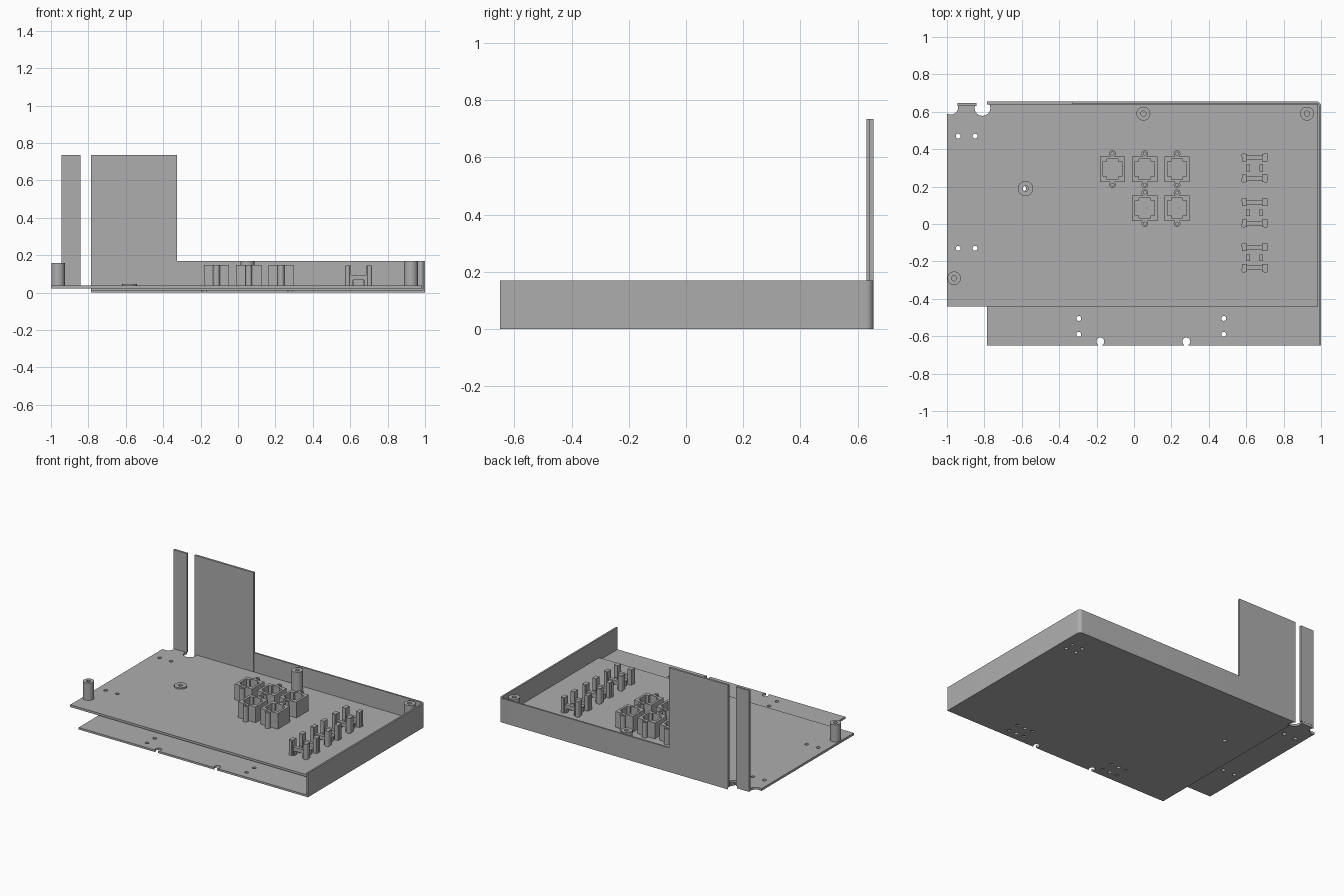
import bpy, bmesh, math

cube = bpy.data.objects.get("Cube")
if cube:
    bpy.data.objects.remove(cube, do_unlink=True)

GREY = (0.42, 0.42, 0.42, 1)
mat = bpy.data.materials.new("plain_grey")
mat.use_nodes = True
mat.diffuse_color = GREY
mat.node_tree.nodes["Principled BSDF"].inputs["Base Color"].default_value = GREY

SHEET, LOW, DECK, LIP, TALL = 0.014, 0.021, 0.037, 0.17, 0.735
BACK, FRONT = 0.655, -0.65


def finish(bm, name):
    bmesh.ops.recalc_face_normals(bm, faces=bm.faces)
    me = bpy.data.meshes.new(name)
    bm.to_mesh(me)
    bm.free()
    me.materials.append(mat)
    ob = bpy.data.objects.new(name, me)
    bpy.context.scene.collection.objects.link(ob)
    return ob


def add_prism(bm, pts, z0, z1):
    """Upright prism over an outline."""
    face = bm.faces.new([bm.verts.new((x, y, z0)) for x, y in pts])
    new = bmesh.ops.extrude_face_region(bm, geom=[face])["geom"]
    bmesh.ops.translate(bm, vec=(0, 0, z1 - z0),
                        verts=[v for v in new if isinstance(v, bmesh.types.BMVert)])


def rect(x0, x1, y0, y1):
    return [(x0, y0), (x1, y0), (x1, y1), (x0, y1)]


def disc(x, y, r, n=24):
    return [(x + r * math.cos(2 * math.pi * i / n), y + r * math.sin(2 * math.pi * i / n))
            for i in range(n)]


def prisms(name, parts):
    bm = bmesh.new()
    for pts, z0, z1 in parts:
        add_prism(bm, pts, z0, z1)
    return finish(bm, name)


def cut(ob, parts):
    """Subtract prisms, then drop the cutter."""
    cutter = prisms("cutter", parts)
    cutter.hide_render = True
    mod = ob.modifiers.new("cut", "BOOLEAN")
    mod.operation, mod.solver, mod.object = "DIFFERENCE", "EXACT", cutter
    bpy.context.view_layer.objects.active = ob
    bpy.ops.object.modifier_apply(modifier=mod.name)
    bpy.data.objects.remove(cutter, do_unlink=True)
    return ob


def hole(x, y, r, z0=-0.1, z1=0.06):
    return disc(x, y, r), z0, z1


def smooth(ob):
    bpy.ops.object.select_all(action="DESELECT")
    ob.select_set(True)
    bpy.context.view_layer.objects.active = ob
    bpy.ops.object.shade_smooth_by_angle(angle=math.radians(35))


# Lower sheet with a rounded back corner
def corner(r):
    return [(0.975 + r * math.cos(a), 0.63 + r * math.sin(a))
            for a in [math.pi / 2 * i / 6 for i in range(7)]]


sheet = prisms("lower_sheet", [
    ([(-0.787, FRONT), (1, FRONT)] + corner(0.025) + [(-0.787, BACK)], 0, SHEET)])
cuts = [hole(-0.81, 0.62, 0.042), hole(-0.59, 0.19, 0.014)]
for x in (-0.295, 0.48):
    cuts += [hole(x, y, 0.013) for y in (-0.505, -0.59)]
    # Blind sockets on the underside
    cuts += [hole(x + dx, y, 0.012, -0.1, 0.008) for dx in (-0.06, 0.06) for y in (-0.505, -0.59)]
for x in (-0.18, 0.28):
    cuts += [hole(x, -0.628, 0.021), (rect(x - 0.012, x + 0.012, -0.7, -0.643), -0.1, 0.06)]
for dx in (0.85, 0.93):
    cuts += [hole(dx, y, 0.012) for y in (0.44, 0.5)]
for c in cuts:
    cut(sheet, [c])

# Bent-up side wall and back wall in one L-shaped strip
wall = prisms("side_and_back_wall", [
    ([(0.988, FRONT), (1, FRONT)] + corner(0.025) + [(-0.326, BACK), (-0.326, 0.643)]
     + corner(0.013)[::-1], SHEET, LIP)])
smooth(wall)
prisms("tall_back_panel", [(rect(-0.787, -0.326, 0.64, BACK), SHEET, TALL)])

# Upper deck plate with corner notches and mounting holes
deck = prisms("upper_deck", [
    ([(-1, -0.44), (0.985, -0.44), (0.985, 0.638), (-0.85, 0.638), (-0.85, 0.645),
      (-0.94, 0.645), (-1, 0.638)], LOW, DECK)])
cuts = [hole(-0.81, 0.62, 0.042), hole(-0.98, 0.625, 0.04), hole(-0.58, 0.19, 0.014)]
cuts += [hole(x, y, 0.013) for x in (-0.94, -0.85) for y in (0.47, -0.13)]
for c in cuts:
    cut(deck, [c])
prisms("narrow_back_strip", [(rect(-0.945, -0.842, 0.632, 0.646), DECK, TALL)])

# Standoffs and washer
for name, x, y, r, top in (("middle_standoff", 0.05, 0.59, 0.037, LIP),
                           ("corner_standoff", 0.925, 0.59, 0.037, LIP),
                           ("front_standoff", -0.962, -0.29, 0.036, 0.158),
                           ("deck_washer", -0.58, 0.19, 0.041, 0.047)):
    post = prisms(name, [(disc(x, y, r, 32), DECK - 0.003, top)])
    cut(post, [hole(x, y, 0.014, DECK - 0.01, 0.3)])
    smooth(post)


# Square sockets: hollow frame, inner guide ribs and round screw posts
def socket(index, x, y):
    h, top = 0.068, 0.148
    frame = prisms(f"socket_frame_{index}", [(rect(x - h, x + h, y - h, y + h), DECK - 0.002, top)])
    cut(frame, [(rect(x - 0.052, x + 0.052, y - 0.04, y + 0.04), DECK, 0.3)])
    cut(frame, [(rect(x - 0.03, x + 0.03, y - 0.054, y + 0.054), DECK, 0.3)])
    for s in (-1, 1):
        post = prisms(f"socket_post_{index}", [(disc(x, y + s * 0.083, 0.018, 16), DECK - 0.002, top)])
        cut(post, [hole(x, y + s * 0.083, 0.008, 0.09, 0.3)])
        smooth(post)


for i, (x, y) in enumerate([(-0.115, 0.293), (0.058, 0.293), (0.23, 0.293),
                            (0.058, 0.085), (0.23, 0.085)]):
    socket(i + 1, x, y)


# Clip holders: front and back arched bridges between tall posts
def clip_holder(index, x, y):
    parts = []
    for sy in (-1, 1):
        yc = y + sy * 0.055
        parts.append((rect(x - 0.045, x + 0.045, yc - 0.012, yc + 0.012), 0.068, 0.095))
        for sx in (-1, 1):
            xc = x + sx * 0.054
            parts += [(rect(xc - 0.014, xc + 0.014, yc - 0.02, yc + 0.02), DECK - 0.002, 0.145),
                      (rect(x + sx * 0.036 - 0.006, x + sx * 0.036 + 0.006, yc - 0.012, yc + 0.012),
                       DECK - 0.002, 0.09),
                      (disc(x + sx * 0.058, y + sy * 0.066, 0.014, 12), DECK - 0.002, 0.143)]
    for sx in (-1, 1):
        xc = x + sx * 0.036
        parts.append((rect(xc - 0.01, xc + 0.01, y - 0.018, y + 0.018), DECK - 0.002, 0.07))
    prisms(f"clip_holder_{index}", parts)


for i, y in enumerate((0.30, 0.06, -0.18)):
    clip_holder(i + 1, 0.645, y)
